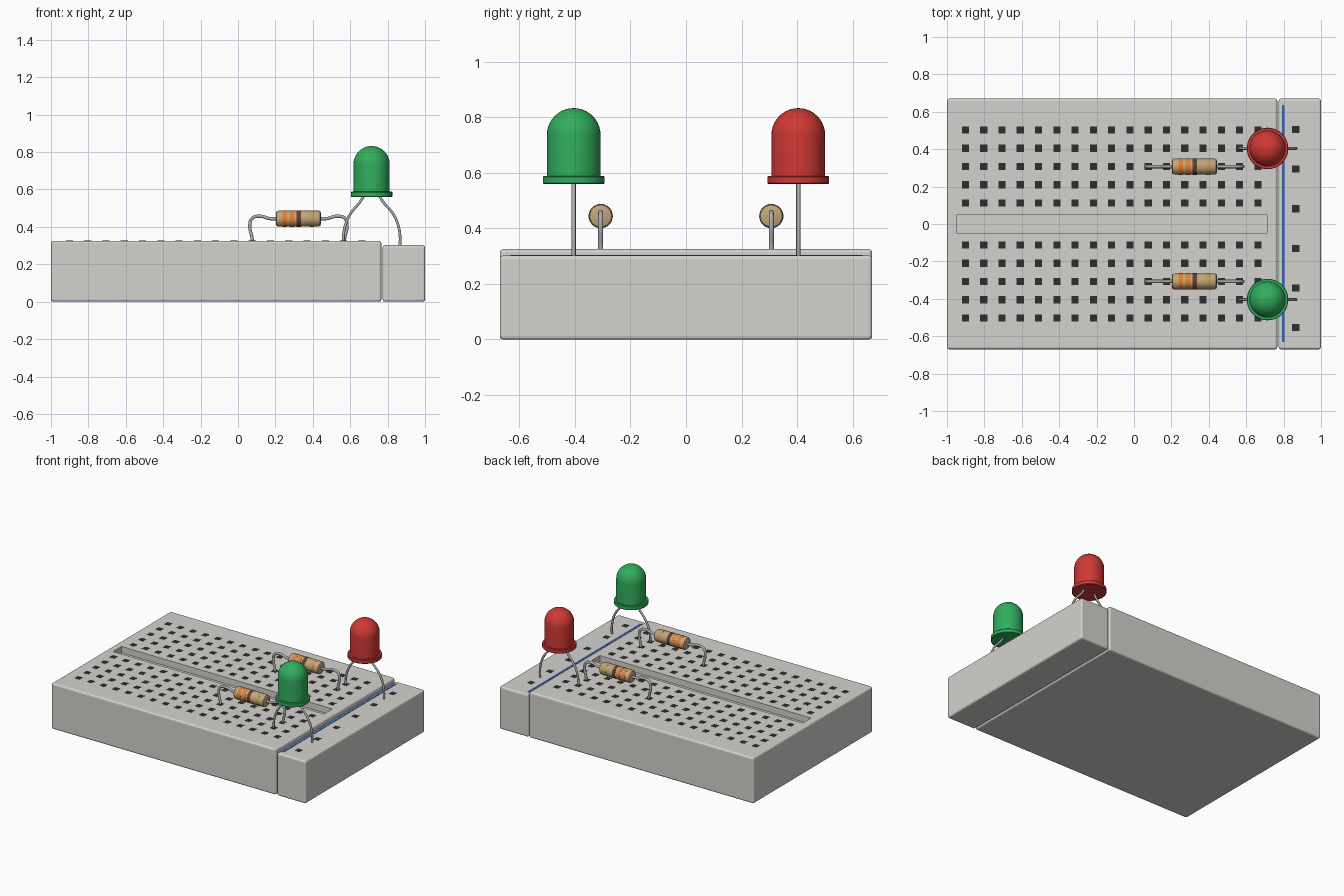
import bpy, bmesh
from math import sin, cos, pi, radians
from mathutils import Matrix

if "Cube" in bpy.data.objects:
    bpy.data.objects.remove(bpy.data.objects["Cube"])

def mat(name, r, g, b):
    m = bpy.data.materials.new(name)
    m.diffuse_color = (r, g, b, 1)
    m.use_nodes = True
    m.node_tree.nodes["Principled BSDF"].inputs["Base Color"].default_value = m.diffuse_color
    return m

DARK = mat("hole_dark", 0.025, 0.027, 0.03)
BLUE = mat("stripe_blue", 0.03, 0.12, 0.45)
RED = mat("red_lens", 0.62, 0.04, 0.035)
GREEN = mat("green_lens", 0.03, 0.42, 0.11)
TAN = mat("resistor_tan", 0.55, 0.38, 0.2)
ORANGE = mat("band_orange", 0.75, 0.22, 0.04)
BROWN = mat("band_brown", 0.12, 0.05, 0.03)
GOLD = mat("band_gold", 0.5, 0.36, 0.12)
METAL = mat("lead_metal", 0.42, 0.42, 0.42)
BODY = mat("board_plastic", 0.66, 0.65, 0.62)

def finish(name, bm, m=None, smooth=False):
    me = bpy.data.meshes.new(name)
    bm.to_mesh(me)
    bm.free()
    ob = bpy.data.objects.new(name, me)
    bpy.context.collection.objects.link(ob)
    if m:
        me.materials.append(m)
    if smooth:
        bpy.ops.object.select_all(action='DESELECT')
        bpy.context.view_layer.objects.active = ob
        ob.select_set(True)
        bpy.ops.object.shade_smooth_by_angle(angle=radians(35))
    return ob

def add_box(bm, x0, x1, y0, y1, z0, z1):
    M = Matrix.Translation(((x0+x1)/2, (y0+y1)/2, (z0+z1)/2)) @ Matrix.Diagonal((x1-x0, y1-y0, z1-z0, 1))
    bmesh.ops.create_cube(bm, size=1, matrix=M)

def box(name, dims, m=None, bevel=0):
    bm = bmesh.new()
    add_box(bm, *dims)
    ob = finish(name, bm, m)
    if bevel:
        b = ob.modifiers.new("bevel", 'BEVEL')
        b.width, b.segments = bevel, 3
    return ob

def lathe(name, profile, matrix, m, n=40):
    # spin a closed (radius, height) profile about local z
    bm = bmesh.new()
    vs = [bm.verts.new((r, 0, h)) for r, h in profile]
    es = [bm.edges.new(p) for p in zip(vs, vs[1:])]
    bmesh.ops.spin(bm, geom=vs + es, axis=(0, 0, 1), cent=(0, 0, 0), angle=2*pi, steps=n)
    bmesh.ops.remove_doubles(bm, verts=bm.verts, dist=1e-5)
    bmesh.ops.recalc_face_normals(bm, faces=bm.faces)
    bm.transform(matrix)
    return finish(name, bm, m, True)

def wire(name, pts, y, r):
    cu = bpy.data.curves.new(name, 'CURVE')
    cu.dimensions = '3D'
    cu.bevel_depth, cu.bevel_resolution, cu.resolution_u = r, 3, 8
    cu.use_fill_caps = True
    sp = cu.splines.new('BEZIER')
    sp.bezier_points.add(len(pts) - 1)
    for p, (x, z) in zip(sp.bezier_points, pts):
        p.co = (x, y, z)
        p.handle_left_type = p.handle_right_type = 'AUTO'
    cu.materials.append(METAL)
    ob = bpy.data.objects.new(name, cu)
    bpy.context.collection.objects.link(ob)

TOP, RAIL = 0.325, 0.302
# Main board with centre channel
board = box("main_board", (-1, 0.766, -0.67, 0.67, 0, TOP), BODY, 0.012)
cutter = box("channel_cutter", (-0.95, 0.71, -0.047, 0.047, TOP-0.045, TOP+0.1), BODY)
cutter.hide_render = True
cutter.hide_set(True)
b = board.modifiers.new("channel", 'BOOLEAN')
b.object, b.operation, b.solver = cutter, 'DIFFERENCE', 'EXACT'

# Power rail and its stripe
box("power_rail", (0.773, 1, -0.67, 0.67, 0, RAIL), BODY, 0.012)
box("rail_stripe", (0.79, 0.804, -0.632, 0.635, RAIL-0.005, RAIL+0.0015), BLUE)

# Contact holes
def holes(name, xs, ys, z):
    bm = bmesh.new()
    for x in xs:
        for y in ys:
            add_box(bm, x-0.019, x+0.019, y-0.019, y+0.019, z-0.01, z+0.001)
    finish(name, bm, DARK)

P = 0.0977
holes("board_holes", [-0.901 + i*P for i in range(17)],
      [s*(0.112 + j*P) for s in (-1, 1) for j in range(5)], TOP)
holes("rail_holes", [0.865], [0.505 - i*0.2117 for i in range(6)], RAIL)

# Lamps and resistors, one set on each side of the channel
R = 0.0965
lens = [(0, 0.56), (0.108, 0.56), (0.111, 0.563), (0.111, 0.585), (0.108, 0.588), (R, 0.588)]
lens += [(R*cos(a), 0.736 + R*sin(a)) for a in [i*pi/20 for i in range(10)]] + [(0, 0.8325)]
c, L, q = 0.043, 0.12, 0.012
barrel = [(0, -L), (c-q, -L), (c-q*0.3, -L+q*0.3), (c, -L+q),
          (c, L-q), (c-q*0.3, L-q*0.3), (c-q, L), (0, L)]
for s, side, m in ((-1, "green", GREEN), (1, "red", RED)):
    y = 0.404*s
    lathe(side + "_lamp", lens, Matrix.Translation((0.714, y, 0)), m)
    wire(side + "_lamp_inner_lead", [(0.678, 0.58), (0.66, 0.545), (0.595, 0.46), (0.567, 0.38), (0.5645, 0.29)], y, 0.0075)
    wire(side + "_lamp_outer_lead", [(0.75, 0.58), (0.768, 0.545), (0.835, 0.46), (0.863, 0.38), (0.865, 0.27)], y, 0.0075)

    y = 0.307*s
    turn = Matrix.Translation((0.323, y, 0.444)) @ Matrix.Rotation(pi/2, 4, 'Y')
    lathe(side + "_resistor_body", barrel, turn, TAN, 32)
    for i, (x, w, bm_) in enumerate(((-0.073, 0.013, ORANGE), (-0.034, 0.013, ORANGE),
                                     (0.003, 0.012, BROWN), (0.073, 0.01, GOLD))):
        lathe(f"{side}_resistor_band_{i+1}",
              [(0.03, x-w), (0.0437, x-w), (0.0437, x+w), (0.03, x+w)], turn, bm_, 32)
    for k, n in ((-1, "left"), (1, "right")):
        wire(f"{side}_resistor_{n}_lead",
             [(0.323 + k*d, z) for d, z in ((0.1, 0.444), (0.15, 0.444), (0.205, 0.457),
                                            (0.248, 0.446), (0.26, 0.41), (0.247, 0.335), (0.246, 0.29))], y, 0.009)
